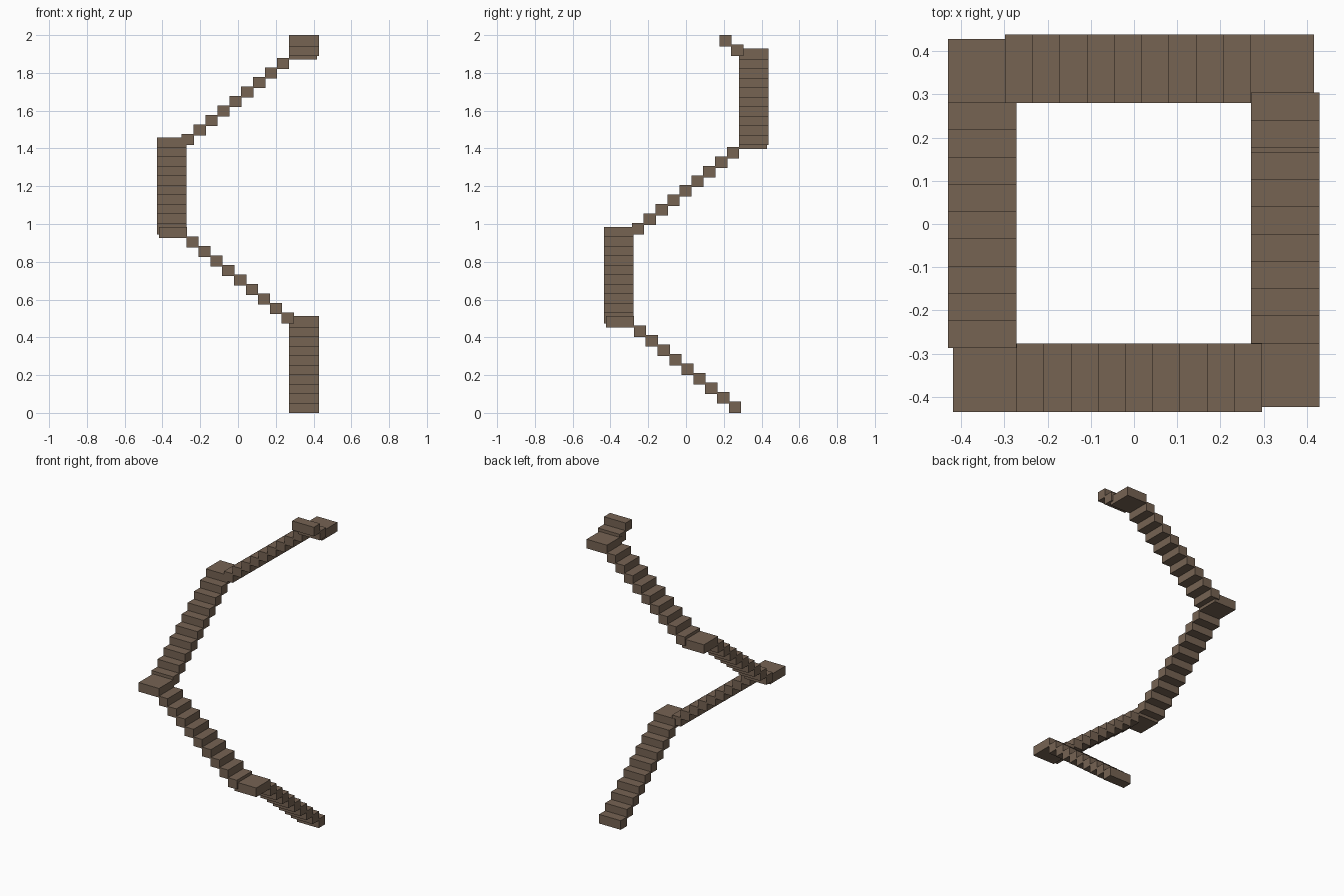
import bpy

if "Cube" in bpy.data.objects:
    bpy.data.objects.remove(bpy.data.objects["Cube"])

RUN, RISE = 0.063, 0.0503        # spacing of the treads
DEPTH, THICK = 0.0645, 0.06      # size of one tread block
LANDING = 0.148                  # length of a corner landing
STEPS = 9
FLIGHT = (2.0 - RISE - THICK) / 4  # height gained per flight

brown = bpy.data.materials.new("brown wood")
brown.diffuse_color = (0.18, 0.125, 0.086, 1)
brown.use_nodes = True
brown.node_tree.nodes["Principled BSDF"].inputs["Base Color"].default_value = brown.diffuse_color


def block(name, axis, start, direction, length, side, z):
    """Box running from start along axis, spanning side on the other axis."""
    along = sorted((start, start + direction * length))
    xr, yr = (along, side) if axis == "x" else (side, along)
    verts = [(x, y, h) for h in (z, z + THICK) for x in xr for y in yr]
    faces = [(0, 1, 3, 2), (4, 6, 7, 5), (0, 4, 5, 1),
             (2, 3, 7, 6), (0, 2, 6, 4), (1, 5, 7, 3)]
    mesh = bpy.data.meshes.new(name)
    mesh.from_pydata(verts, [], faces)
    mesh.materials.append(brown)
    bpy.context.collection.objects.link(bpy.data.objects.new(name, mesh))


# name, axis, start edge, direction, side range, number of treads
flights = [
    ("right", "y", 0.292, -1, (0.271, 0.429), STEPS),
    ("front", "x", 0.296, -1, (-0.435, -0.277), STEPS),
    ("left", "y", -0.287, 1, (-0.430, -0.272), STEPS),
    ("back", "x", -0.298, 1, (0.280, 0.438), STEPS),
    ("top_right", "y", 0.304, -1, (0.271, 0.429), 2),
]

for k, (name, axis, start, d, side, count) in enumerate(flights):
    base = k * FLIGHT
    # treads
    for i in range(count):
        block(f"{name}_step_{i + 1}", axis, start + d * RUN * i, d, DEPTH,
              side, base + RISE * i)
    # corner landing
    if count == STEPS:
        block(f"{name}_landing", axis, start + d * RUN * STEPS, d, LANDING,
              side, base + RISE * STEPS)
